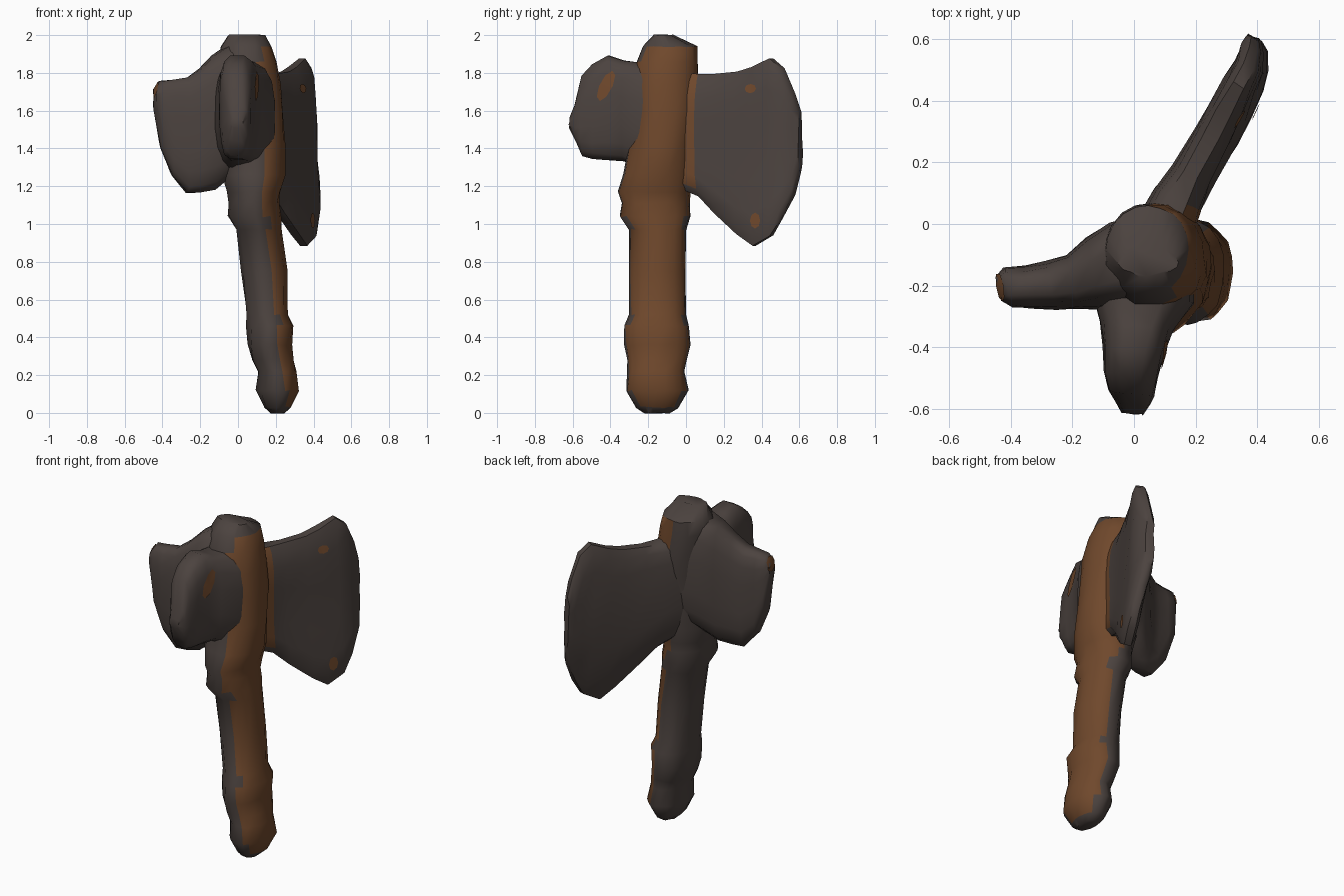
import bpy, bmesh, math, random
from mathutils import Vector
from mathutils.bvhtree import BVHTree

random.seed(4)
cube = bpy.data.objects.get("Cube")
if cube:
    bpy.data.objects.remove(cube, do_unlink=True)


def material(name, rgb):
    mat = bpy.data.materials.new(name)
    mat.use_nodes = True
    mat.diffuse_color = (*rgb, 1)
    mat.node_tree.nodes["Principled BSDF"].inputs["Base Color"].default_value = (*rgb, 1)
    return mat


STONE = material("dark stone", (0.072, 0.056, 0.05))
WOOD = material("rusty brown", (0.16, 0.065, 0.025))


def finish(name, bm):
    """Turn a bmesh into a smooth-shaded object and return its surface tree."""
    mesh = bpy.data.meshes.new(name)
    bm.to_mesh(mesh)
    tree = BVHTree.FromBMesh(bm)
    bm.free()
    obj = bpy.data.objects.new(name, mesh)
    bpy.context.collection.objects.link(obj)
    for mat in (STONE, WOOD):
        mesh.materials.append(mat)
    bpy.ops.object.select_all(action='DESELECT')
    obj.select_set(True)
    bpy.context.view_layer.objects.active = obj
    bpy.ops.object.shade_smooth_by_angle(angle=math.radians(50))
    return tree


def loft(name, rings, jitter, is_painted):
    """Skin a list of equal-length point rings and cap both ends."""
    bm = bmesh.new()
    loops = []
    for ring in rings:
        loops.append([bm.verts.new(p + Vector(random.uniform(-jitter, jitter) for _ in range(3)))
                      for p in ring])
    count = len(loops[0])
    for row, (a, b) in enumerate(zip(loops, loops[1:])):
        for i in range(count):
            j = (i + 1) % count
            face = bm.faces.new((a[i], a[j], b[j], b[i]))
            face.material_index = int(is_painted(row, math.tau * (i + .5) / count))
    bm.faces.new(loops[0])
    bm.faces.new(loops[-1])
    bmesh.ops.recalc_face_normals(bm, faces=bm.faces)
    return finish(name, bm)


def power(value, exponent):
    return math.copysign(abs(value) ** exponent, value)


# Handle and head core: height, centre x, centre y, radius x, radius y
SIDES = 20
core = [
    (0, .21, -.15, .04, .07), (.03, .21, -.15, .07, .11),
    (.12, .21, -.155, .115, .165), (.22, .205, -.16, .1, .15),
    (.28, .185, -.155, .11, .16), (.36, .17, -.15, .115, .175),
    (.46, .17, -.155, .125, .175), (.52, .155, -.15, .11, .15),
    (.75, .14, -.15, .12, .15), (.97, .11, -.15, .12, .15),
    (1.04, .09, -.165, .14, .19), (1.11, .085, -.16, .13, .18),
    (1.17, .085, -.165, .14, .195), (1.26, .085, -.15, .165, .185),
    (1.42, .095, -.13, .155, .17), (1.6, .085, -.11, .155, .18),
    (1.74, .07, -.11, .16, .18), (1.86, .05, -.1, .155, .165),
    (1.94, .045, -.085, .135, .145), (2, .045, -.12, .095, .05),
]


def core_ring(z, cx, cy, rx, ry):
    turns = [math.tau * i / SIDES for i in range(SIDES)]
    return [Vector((cx + rx * math.cos(t), cy + ry * math.sin(t), z)) for t in turns]


def brown_side(row, turn):
    """The brown strip runs up the +x side, wandering a little, and widens at the head."""
    limit = .38 + .1 * math.sin(row * 2.3)
    if core[row][0] > 1.1 and math.sin(turn) > 0:
        limit -= .35
    return 0 < row < len(core) - 2 and math.cos(turn) > limit


loft("handle_and_core", [core_ring(*r) for r in core], .005, brown_side)


# Blades: each station is x, y, lower height, upper height, half thickness
def blade(name, stations, lean=0, is_painted=lambda row, turn: False):
    rings = []
    points = 16
    start, end = Vector(stations[0][:2]), Vector(stations[-1][:2])
    along = (end - start).normalized()
    across = Vector((along.y, -along.x, 0))
    for x, y, low, high, half in stations:
        ring = []
        for i in range(points):
            t = math.tau * (i + .5) / points
            z = (low + high) / 2 + power(math.sin(t), .75) * (high - low) / 2
            shift = lean * max(0, 1.35 - z)
            ring.append(Vector((x + shift, y, z)) + across * half * power(math.cos(t), .6))
        rings.append(ring)
    return loft(name, rings, .004, is_painted)


# The brown strip laps over the root of the large blade
large = blade("large_blade", [
    (.08, -.05, 1.2, 1.8, .1), (.14, .08, 1.14, 1.8, .085),
    (.185, .16, 1.05, 1.8, .07), (.25, .28, .94, 1.81, .065),
    (.29, .36, .88, 1.84, .06), (.34, .45, .93, 1.885, .055),
    (.37, .51, 1.03, 1.83, .05), (.385, .57, 1.15, 1.7, .04),
    (.39, .605, 1.27, 1.6, .025),
], lean=.13, is_painted=lambda row, turn: row == 0 and math.cos(turn) > .3)

side = blade("side_blade", [
    (.06, -.1, 1.3, 1.9, .14), (-.05, -.13, 1.24, 1.95, .14),
    (-.13, -.16, 1.18, 1.9, .12), (-.2, -.19, 1.165, 1.83, .09),
    (-.27, -.2, 1.16, 1.78, .08), (-.35, -.205, 1.25, 1.77, .07),
    (-.41, -.205, 1.4, 1.76, .065), (-.44, -.21, 1.6, 1.72, .04),
])

front = blade("front_blade", [
    (.05, -.1, 1.3, 1.85, .15), (.03, -.24, 1.28, 1.86, .165),
    (.01, -.33, 1.33, 1.87, .12), (0, -.41, 1.335, 1.895, .1),
    (-.01, -.49, 1.34, 1.85, .09), (-.01, -.55, 1.36, 1.79, .075),
    (-.005, -.585, 1.44, 1.63, .055), (-.005, -.615, 1.51, 1.56, .035),
])


# Brown chips: thin patches hugging the blade surfaces
def chip(name, tree, target, width, height, slant=0):
    place, normal, _, _ = tree.find_nearest(Vector(target))
    right = Vector((0, 0, 1)).cross(normal).normalized()
    up = normal.cross(right)
    bm = bmesh.new()

    def snapped(point):
        spot, out, _, _ = tree.find_nearest(point)
        return bm.verts.new(spot + out * .006)

    centre = snapped(place)
    rim = []
    for i in range(8):
        t = math.tau * i / 8
        u, v = width * math.cos(t), height * math.sin(t)
        rim.append(snapped(place + right * (u + slant * v) + up * v))
    for a, b in zip(rim, rim[1:] + rim[:1]):
        face = bm.faces.new((centre, a, b))
        face.material_index = 1
    finish(name, bm)


chip("front_blade_chip", front, (.2, -.45, 1.74), .038, .08, slant=.4)
chip("large_blade_upper_chip", large, (.4, .3, 1.73), .035, .025)
chip("large_blade_lower_chip", large, (.45, .34, 1.02), .03, .042)
chip("side_blade_chip", side, (-.47, -.21, 1.71), .055, .05)
